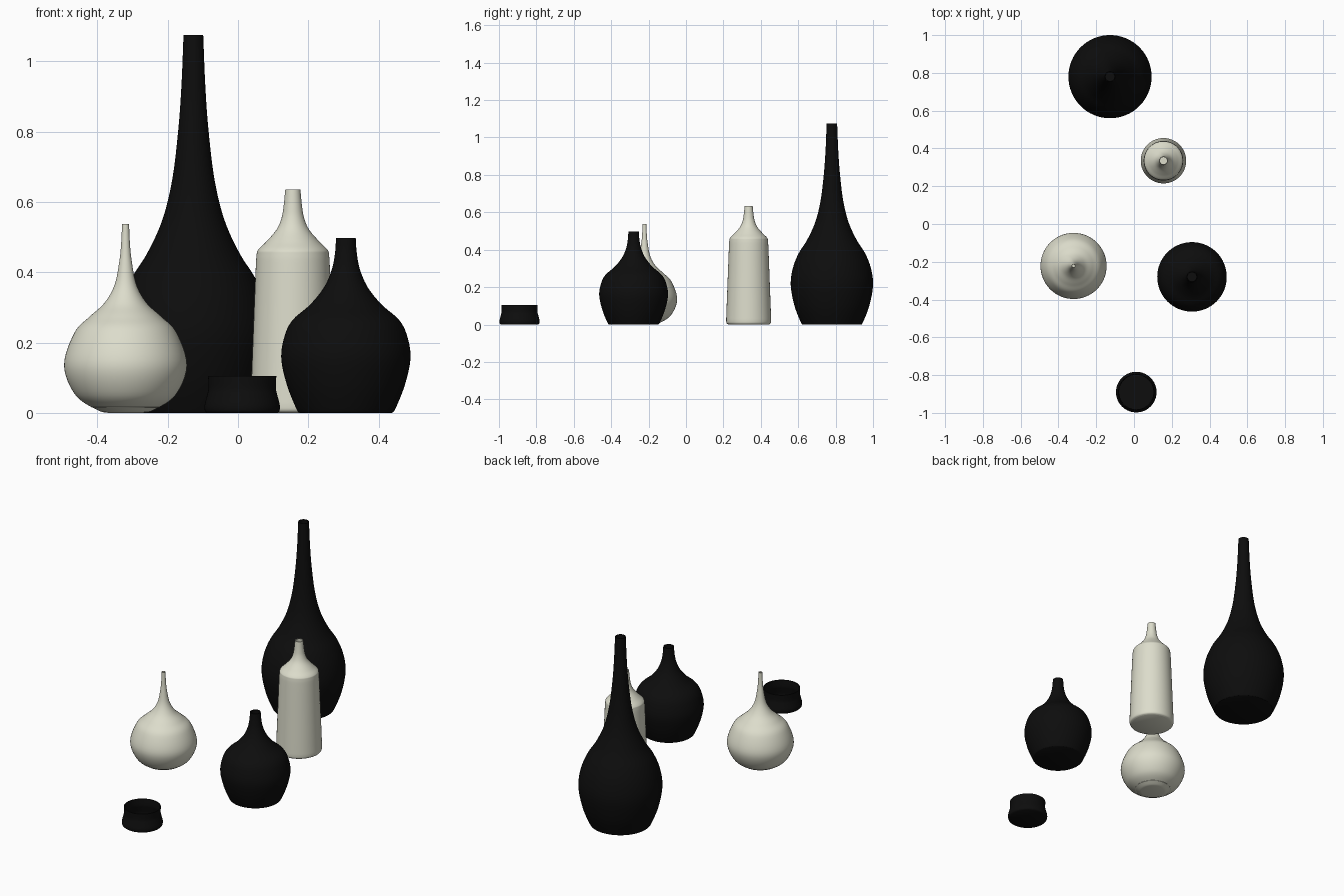
import bpy, bmesh, math
from mathutils import Vector

cube = bpy.data.objects.get("Cube")
if cube:
    bpy.data.objects.remove(cube, do_unlink=True)


def material(name, color):
    m = bpy.data.materials.new(name)
    m.use_nodes = True
    m.diffuse_color = color
    bsdf = m.node_tree.nodes["Principled BSDF"]
    bsdf.inputs["Base Color"].default_value = color
    bsdf.inputs["Roughness"].default_value = 0.6
    return m


black = material("matte black", (0.004, 0.004, 0.004, 1))
cream = material("cream glaze", (0.72, 0.72, 0.60, 1))


def smooth_profile(points, steps=6):
    """Catmull-Rom curve through (radius, height) points."""
    p = [Vector(q) for q in points]
    p = [2 * p[0] - p[1]] + p + [2 * p[-1] - p[-2]]
    out = []
    for a, b, c, d in zip(p, p[1:], p[2:], p[3:]):
        for i in range(steps):
            t = i / steps
            out.append(0.5 * (2 * b + (c - a) * t + (2 * a - 5 * b + 4 * c - d) * t**2
                              + (3 * b - a - 3 * c + d) * t**3))
    return out + [p[-2]]


def vessel(name, x, y, points, mat, wall=0.005, floor=0.015, sides=64):
    """Turn a hollow vessel: base, outer wall, rim, inner wall and floor."""
    outer = smooth_profile(points)
    inner = [Vector((q.x - wall, q.y)) for q in reversed(outer) if q.y > floor]
    path = [Vector((0, 0))] + outer + inner
    path += [Vector((inner[-1].x, floor)), Vector((0, floor))]
    bm = bmesh.new()
    verts = [bm.verts.new((q.x, 0, q.y)) for q in path]
    edges = [bm.edges.new(pair) for pair in zip(verts, verts[1:])]
    bmesh.ops.spin(bm, geom=verts + edges, axis=(0, 0, 1), cent=(0, 0, 0),
                   angle=math.tau, steps=sides, use_merge=False)
    bmesh.ops.remove_doubles(bm, verts=bm.verts, dist=0.0001)
    bmesh.ops.recalc_face_normals(bm, faces=bm.faces)
    mesh = bpy.data.meshes.new(name)
    bm.to_mesh(mesh)
    bm.free()
    mesh.materials.append(mat)
    obj = bpy.data.objects.new(name, mesh)
    obj.location = (x, y, 0)
    bpy.context.collection.objects.link(obj)
    bpy.ops.object.select_all(action="DESELECT")
    obj.select_set(True)
    bpy.context.view_layer.objects.active = obj
    bpy.ops.object.shade_smooth_by_angle(angle=math.radians(40))


# Tall black bottle vase
vessel("tall_vase", -0.127, 0.78,
       [(0.155, 0), (0.165, 0.01), (0.2, 0.1), (0.22, 0.21), (0.209, 0.3), (0.178, 0.38),
        (0.131, 0.455), (0.088, 0.55), (0.06, 0.665), (0.043, 0.805), (0.034, 0.93),
        (0.028, 1.075)], black)

# Cream cylinder bottle with a sloped shoulder
vessel("cylinder_bottle", 0.156, 0.335,
       [(0.108, 0), (0.117, 0.006), (0.12, 0.02), (0.119, 0.06), (0.113, 0.22), (0.106, 0.4),
        (0.103, 0.45), (0.098, 0.465), (0.075, 0.488), (0.046, 0.522), (0.032, 0.555),
        (0.026, 0.59), (0.0215, 0.635)], cream, wall=0.003)

# Cream round vase with a needle neck
vessel("round_vase", -0.32, -0.222,
       [(0.05, 0), (0.08, 0.008), (0.142, 0.05), (0.175, 0.135), (0.145, 0.229),
        (0.102, 0.274), (0.06, 0.313), (0.031, 0.365), (0.017, 0.436), (0.012, 0.49),
        (0.01, 0.538)], cream, wall=0.003)

# Short black vase
vessel("short_vase", 0.307, -0.28,
       [(0.13, 0), (0.14, 0.01), (0.168, 0.08), (0.184, 0.158), (0.173, 0.223),
        (0.15, 0.266), (0.102, 0.308), (0.0625, 0.357), (0.04, 0.408), (0.031, 0.455),
        (0.028, 0.497)], black)

# Small black dish
vessel("small_dish", 0.012, -0.89,
       [(0.1, 0), (0.106, 0.006), (0.107, 0.022), (0.1, 0.05), (0.096, 0.07),
        (0.097, 0.105)], black)
